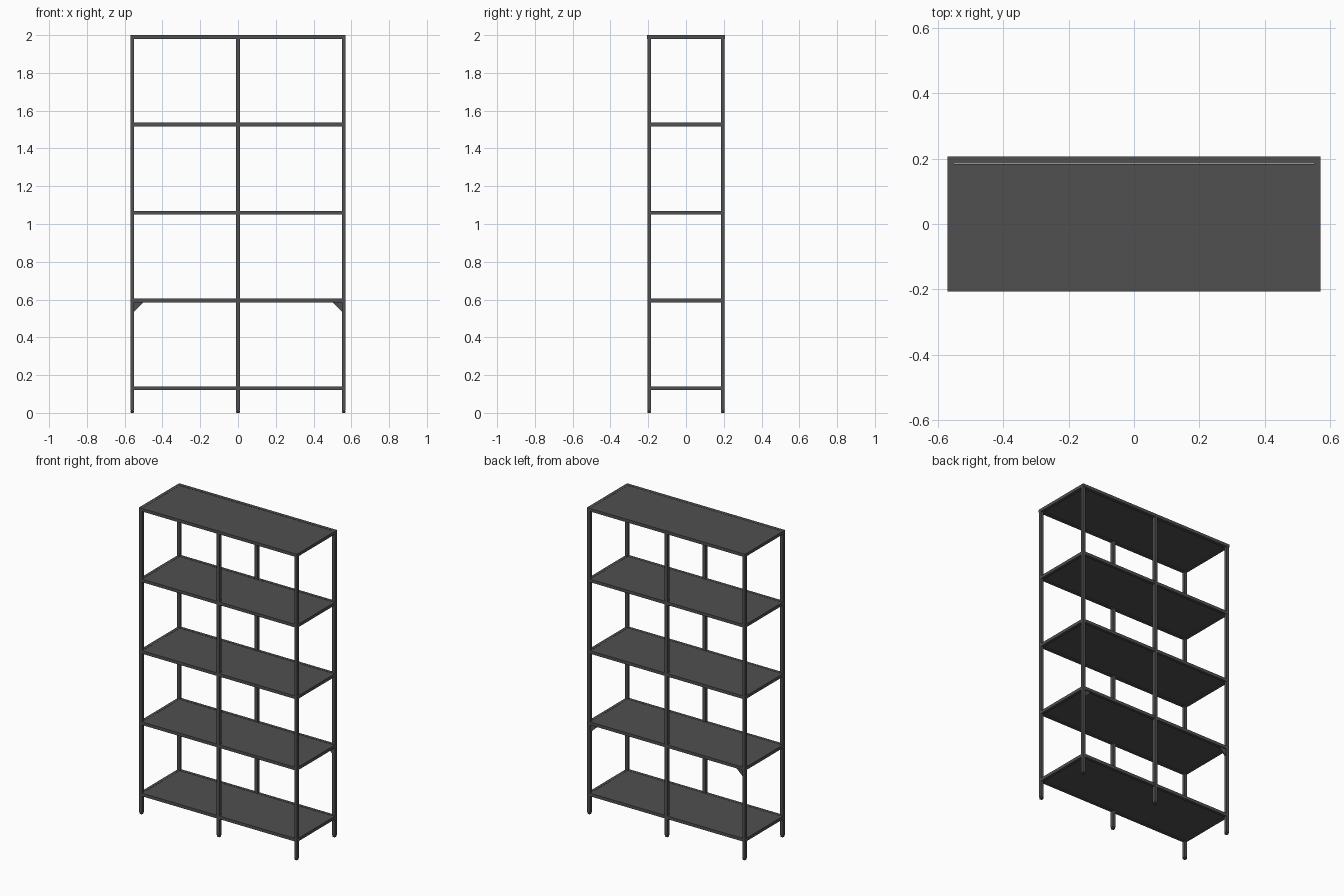
import bpy, bmesh

if "Cube" in bpy.data.objects:
    bpy.data.objects.remove(bpy.data.objects["Cube"])

mat = bpy.data.materials.new("dark grey metal")
mat.diffuse_color = (0.08, 0.08, 0.08, 1)
mat.use_nodes = True
mat.node_tree.nodes["Principled BSDF"].inputs["Base Color"].default_value = mat.diffuse_color

def mesh_object(name, bm):
    bmesh.ops.recalc_face_normals(bm, faces=bm.faces)
    me = bpy.data.meshes.new(name)
    bm.to_mesh(me)
    bm.free()
    ob = bpy.data.objects.new(name, me)
    me.materials.append(mat)
    bpy.context.collection.objects.link(ob)
    return ob

def box(name, x0, x1, y0, y1, z0, z1, bevel=0.0):
    bm = bmesh.new()
    bmesh.ops.create_cube(bm, size=1)
    for v in bm.verts:
        v.co = ((x0, x1)[v.co.x > 0], (y0, y1)[v.co.y > 0], (z0, z1)[v.co.z > 0])
    ob = mesh_object(name, bm)
    if bevel:
        m = ob.modifiers.new("bevel", "BEVEL")
        m.width, m.segments = bevel, 1
    return ob

def gusset(name, x, dx, y0, y1, z, dz):
    # triangular plate in the corner under a rail
    bm = bmesh.new()
    f = bm.faces.new([bm.verts.new(p) for p in ((x, y0, z), (x + dx, y0, z), (x, y0, z - dz))])
    r = bmesh.ops.extrude_face_region(bm, geom=[f])
    bmesh.ops.translate(bm, vec=(0, y1 - y0, 0),
                        verts=[g for g in r["geom"] if isinstance(g, bmesh.types.BMVert)])
    return mesh_object(name, bm)

X, Y, W = 0.57, 0.205, 0.02      # outer half sizes, tube width
XI, YI = X - W, Y - W            # inner half sizes
TOP = 1.99
LEVELS = [0.13, 0.595, 1.06, 1.527, TOP]

# posts with feet
for px in (-X + W / 2, 0, X - W / 2):
    for py in (-Y + W / 2, Y - W / 2):
        h = W / 2
        box("post", px - h, px + h, py - h, py + h, 0.012, TOP - h)
        box("foot", px - h, px + h, py - h, py + h, 0, 0.012, 0.003)

for z in LEVELS:
    top = z == TOP
    z0, z1 = z - 0.01, z + 0.01
    ex, ey = (X, Y + 0.002) if top else (XI, Y - 0.001)
    # long rails and end rails
    for s in (-1, 1):
        ya, yb = sorted((s * YI, s * ey))
        box("long_rail", -ex, ex, ya, yb, z0, z1)
        xa, xb = sorted((s * XI, s * (X if top else X - 0.001)))
        box("end_rail", xa, xb, -YI, YI, z0, z1)
    # shelf panel set in the frame
    box("shelf_panel", -XI, XI, -YI, YI - 0.001, z - 0.004, z1 - 0.001)

# back corner gussets under the second shelf
for s in (-1, 1):
    gusset("corner_gusset", s * XI, -s * 0.05, YI + 0.006, YI + 0.012, LEVELS[1] - 0.01, 0.048)
